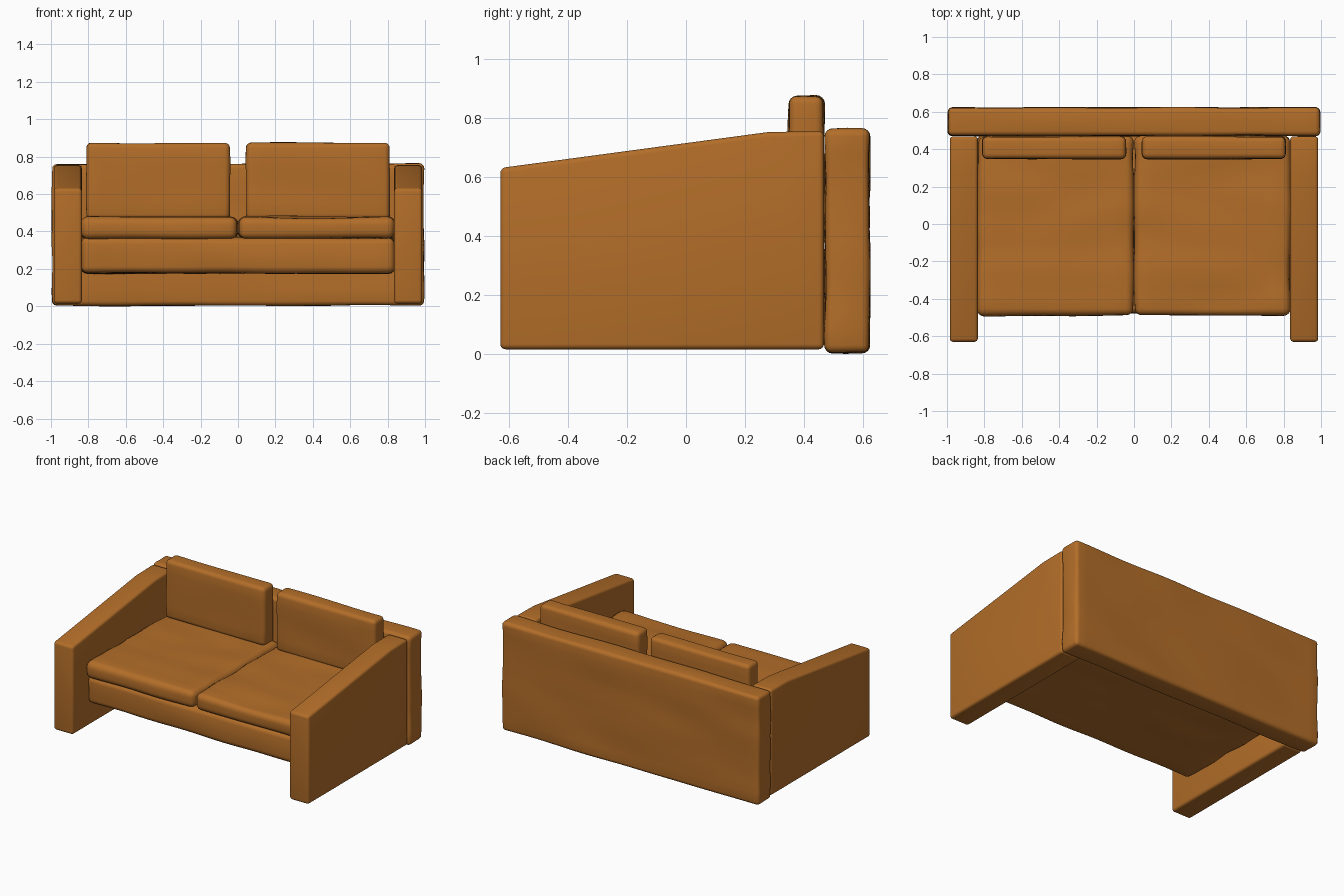
import bpy, bmesh
from mathutils import Vector, noise

if "Cube" in bpy.data.objects:
    bpy.data.objects.remove(bpy.data.objects["Cube"])

leather = bpy.data.materials.new("tan_leather")
leather.diffuse_color = (0.45, 0.155, 0.022, 1)
leather.use_nodes = True
leather.node_tree.nodes["Principled BSDF"].inputs["Base Color"].default_value = leather.diffuse_color


def finish(bm, name):
    bmesh.ops.recalc_face_normals(bm, faces=bm.faces)
    mesh = bpy.data.meshes.new(name)
    bm.to_mesh(mesh)
    bm.free()
    mesh.materials.append(leather)
    obj = bpy.data.objects.new(name, mesh)
    bpy.context.collection.objects.link(obj)
    bpy.ops.object.select_all(action='DESELECT')
    obj.select_set(True)
    bpy.context.view_layer.objects.active = obj
    bpy.ops.object.shade_smooth_by_angle(angle=0.7)
    return obj


def soften(bm, radius, wave, step=0.06):
    """Round the edges, slice into a fine grid and ripple the surface."""
    edges = [e for e in bm.edges if e.calc_face_angle(0) > 0.5]
    bmesh.ops.bevel(bm, geom=edges, offset=radius, segments=4,
                    profile=0.5, affect='EDGES')
    if not wave:
        return
    for axis in range(3):
        lo = min(v.co[axis] for v in bm.verts) + radius
        hi = max(v.co[axis] for v in bm.verts) - radius
        n = max(1, round((hi - lo) / step))
        normal = Vector((0, 0, 0))
        normal[axis] = 1
        for i in range(1, n):
            bmesh.ops.bisect_plane(
                bm, geom=bm.verts[:] + bm.edges[:] + bm.faces[:],
                plane_co=normal * (lo + (hi - lo) * i / n), plane_no=normal)
    bm.normal_update()
    for v in bm.verts:
        p = Vector((v.co.x * 2.2, v.co.y * 6, v.co.z * 6))
        v.co += v.normal * wave * noise.noise(p)


def box(name, x, y, z, radius, wave=0):
    bm = bmesh.new()
    bmesh.ops.create_cube(bm, size=1)
    for v in bm.verts:
        v.co = [(a + b) / 2 + c * (b - a) for c, (a, b) in zip(v.co, (x, y, z))]
    soften(bm, radius, wave)
    return finish(bm, name)


def arm(name, x0, x1):
    profile = [(-0.63, 0.015), (0.468, 0.015), (0.468, 0.755),
               (0.28, 0.752), (-0.63, 0.63)]
    bm = bmesh.new()
    face = bm.faces.new([bm.verts.new((x0, y, z)) for y, z in profile])
    new = bmesh.ops.extrude_face_region(bm, geom=[face])["geom"]
    for v in new:
        if isinstance(v, bmesh.types.BMVert):
            v.co.x = x1
    bmesh.ops.recalc_face_normals(bm, faces=bm.faces)
    soften(bm, 0.018, 0)
    return finish(bm, name)


# Frame: back panel and seat base
box("back_panel", (-0.995, 0.993), (0.472, 0.622), (0.004, 0.762), 0.025, 0.008)
box("seat_base", (-0.838, 0.838), (-0.475, 0.475), (0.178, 0.368), 0.035, 0.012)

# Sloped arms and paired cushions
for side, s in (("left", -1), ("right", 1)):
    arm(side + "_arm", s * 0.835, s * 0.985)
    box(side + "_seat_cushion", sorted((s * 0.003, s * 0.836)),
        (-0.492, 0.47), (0.36, 0.476), 0.04, 0.012)
    box(side + "_back_cushion", sorted((s * 0.043, s * 0.812)),
        (0.348, 0.468), (0.465, 0.875), 0.028, 0.006)
